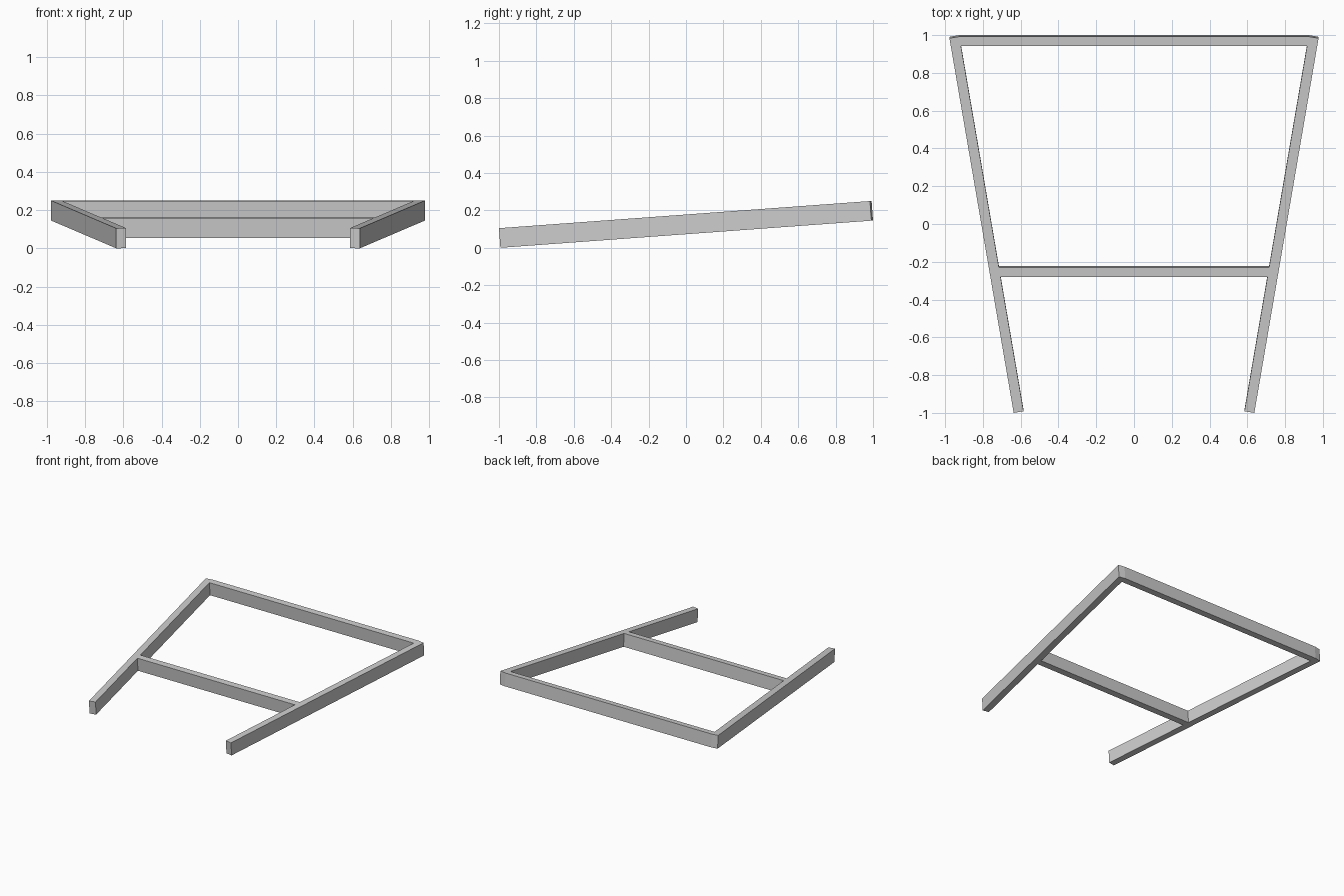
import bpy, bmesh, math
from mathutils import Matrix

cube = bpy.data.objects.get("Cube")
if cube:
    bpy.data.objects.remove(cube, do_unlink=True)

HEIGHT = 0.105
HALF = 0.9988          # half length of the frame before tilting
WIDTH = 0.053
SPLAY = math.atan(0.171)
TILT = Matrix.Translation((0, 0.0038, 0.0727)) @ Matrix.Rotation(math.radians(4.18), 4, 'X')

grey = bpy.data.materials.new("light_grey")
grey.use_nodes = True
colour = (0.6, 0.6, 0.6, 1)
grey.diffuse_color = colour
grey.node_tree.nodes["Principled BSDF"].inputs["Base Color"].default_value = colour


def beam(name, outline):
    """Extrude a flat outline upward and tilt it with the frame."""
    bm = bmesh.new()
    face = bm.faces.new([bm.verts.new((x, y, 0)) for x, y in outline])
    top = bmesh.ops.extrude_face_region(bm, geom=[face])["geom"]
    bmesh.ops.translate(bm, vec=(0, 0, HEIGHT),
                        verts=[v for v in top if isinstance(v, bmesh.types.BMVert)])
    bmesh.ops.recalc_face_normals(bm, faces=bm.faces)
    bm.transform(TILT)
    mesh = bpy.data.meshes.new(name)
    bm.to_mesh(mesh)
    bm.free()
    mesh.materials.append(grey)
    bpy.context.collection.objects.link(bpy.data.objects.new(name, mesh))


# Splayed side rails with square-cut ends
dx, dy = WIDTH * math.cos(SPLAY), WIDTH * math.sin(SPLAY)
outer_front = (0.637, -HALF)
outer_back = (0.977, HALF - dy)
inner_front = (outer_front[0] - dx, outer_front[1] + dy)
inner_back = (outer_back[0] - dx, HALF)
for name, side in (("left_rail", 1), ("right_rail", -1)):
    beam(name, [(side * x, y) for x, y in (outer_front, outer_back, inner_back, inner_front)])


def inner_x(y):
    return inner_front[0] + (y - inner_front[1]) * math.tan(SPLAY)


# Cross bars, mitred against the inner faces of the rails
for name, y0, y1 in (("back_bar", 0.949, HALF), ("middle_bar", -0.277, -0.226)):
    beam(name, [(-inner_x(y0), y0), (inner_x(y0), y0), (inner_x(y1), y1), (-inner_x(y1), y1)])
